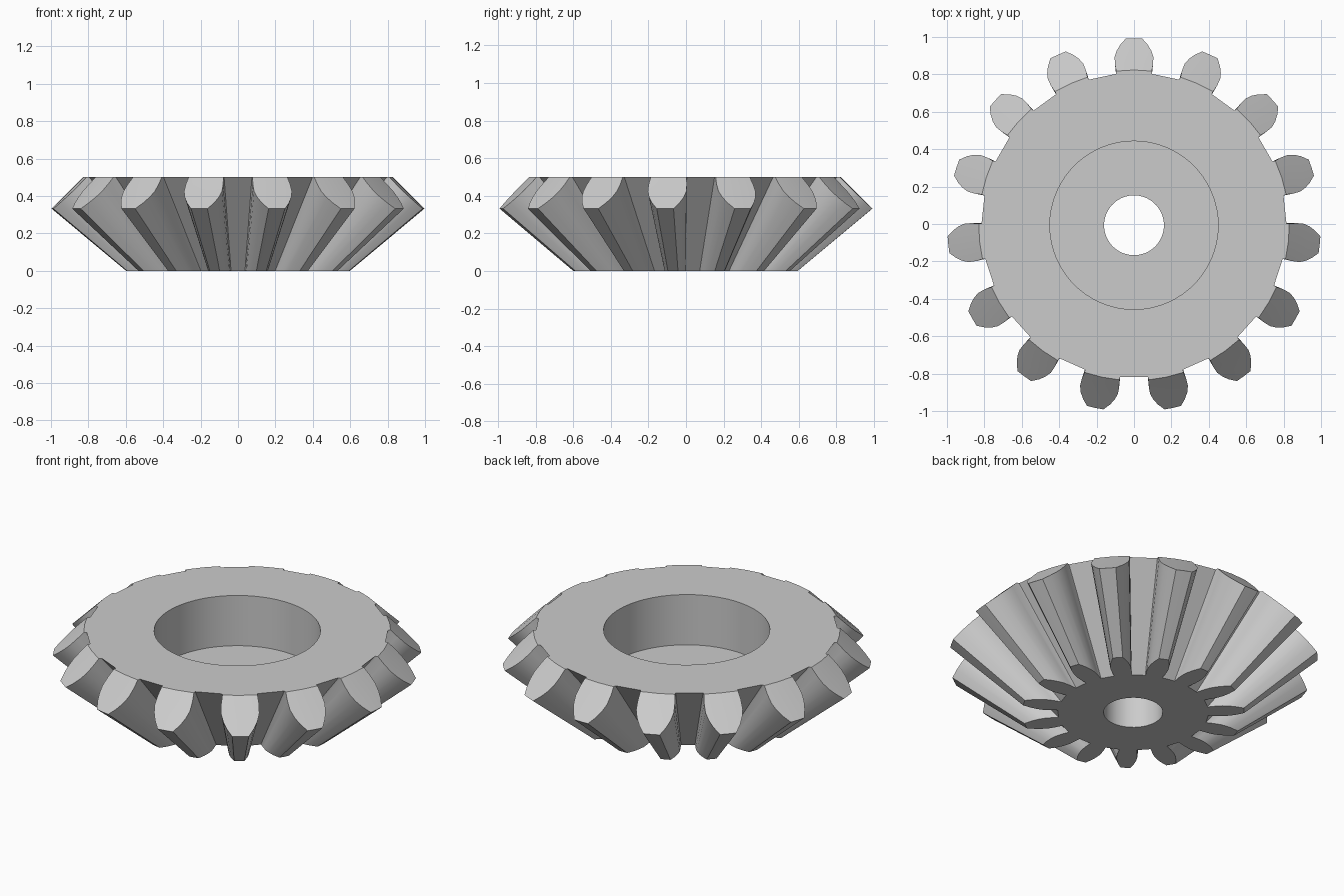
import bpy, bmesh
from math import sin, cos, asin, pi, radians

if "Cube" in bpy.data.objects:
    bpy.data.objects.remove(bpy.data.objects["Cube"], do_unlink=True)

TEETH = 15
PITCH = 2 * pi / TEETH
HEIGHT = 0.5
APEX = 0.5          # depth of the cone apex below the base
BACK = 0.83         # radius where the top face meets the back cone
# Tooth flank: (radius, half width) at the full-size section
FLANK = [(0.815, 0.096), (BACK, 0.095), (0.90, 0.106), (0.98, 0.112),
         (1.05, 0.104), (1.12, 0.086), (1.2, 0.054)]
ROOT_R, ROOT_W = FLANK[0]
ROOT_ANGLE = asin(ROOT_W / ROOT_R)

bm = bmesh.new()


def vert(angle, radius, z):
    return bm.verts.new((radius * cos(angle), radius * sin(angle), z))


def on_ray(angle, radius, top):
    """Point of the tapered section, cut by the base or by the top and back cone."""
    s = min(1, (BACK + HEIGHT + APEX) / (radius + 1)) if top else APEX
    return vert(angle, radius * s, s - APEX)


def strip(a, b, closed=False):
    """Quads between two equally long rows of vertices."""
    n = len(a)
    for i in range(n if closed else n - 1):
        j = (i + 1) % n
        bm.faces.new((a[i], a[j], b[j], b[i]))


# Teeth and gaps; the inner edge of each end is gathered into a ring
low_ring, high_ring, angles = [], [], []
for t in range(TEETH):
    centre = pi / 2 + t * PITCH
    ends = []
    for top in (False, True):
        rows = []
        for r, w in FLANK:
            a = asin(w / r)
            rows.append([on_ray(centre + k * a, r, top) for k in (-1, 0, 1)])
        for a, b in zip(rows, rows[1:]):
            strip(a, b)
        ends.append(rows)
    low, high = ends
    for side in (0, 2):
        strip([r[side] for r in low], [r[side] for r in high])
    strip(low[-1], high[-1])
    gap = centre + PITCH / 2
    gap_r = ROOT_R * cos(PITCH / 2 - ROOT_ANGLE)
    low_ring += low[0] + [on_ray(gap, gap_r, False)]
    high_ring += high[0] + [on_ray(gap, gap_r, True)]
    angles += [centre - ROOT_ANGLE, centre, centre + ROOT_ANGLE, gap]

# Flat floors of the gaps
n = len(angles)
for i in range(n):
    if i % 4 >= 2:
        j = (i + 1) % n
        bm.faces.new((low_ring[i], low_ring[j], high_ring[j], high_ring[i]))

# Base face, shaft bore, recess floor, recess wall and top face
rings = [low_ring]
for radius, z in ((0.16, 0), (0.16, 0.2), (0.45, 0.2), (0.45, HEIGHT)):
    rings.append([vert(a, radius, z) for a in angles])
rings.append(high_ring)
for a, b in zip(rings, rings[1:]):
    strip(a, b, closed=True)

bmesh.ops.recalc_face_normals(bm, faces=bm.faces)
# Centre the odd number of teeth front to back
ys = [v.co.y for v in bm.verts]
bmesh.ops.translate(bm, vec=(0, -(max(ys) + min(ys)) / 2, 0), verts=bm.verts)

mesh = bpy.data.meshes.new("bevel_gear")
bm.to_mesh(mesh)
bm.free()
gear = bpy.data.objects.new("bevel_gear", mesh)
bpy.context.collection.objects.link(gear)

# Plain grey metal
COLOUR = (0.6, 0.6, 0.6, 1)
grey = bpy.data.materials.new("light_grey")
grey.use_nodes = True
grey.diffuse_color = COLOUR
grey.node_tree.nodes["Principled BSDF"].inputs["Base Color"].default_value = COLOUR
mesh.materials.append(grey)

bpy.ops.object.select_all(action="DESELECT")
gear.select_set(True)
bpy.context.view_layer.objects.active = gear
bpy.ops.object.shade_smooth_by_angle(angle=radians(30))
